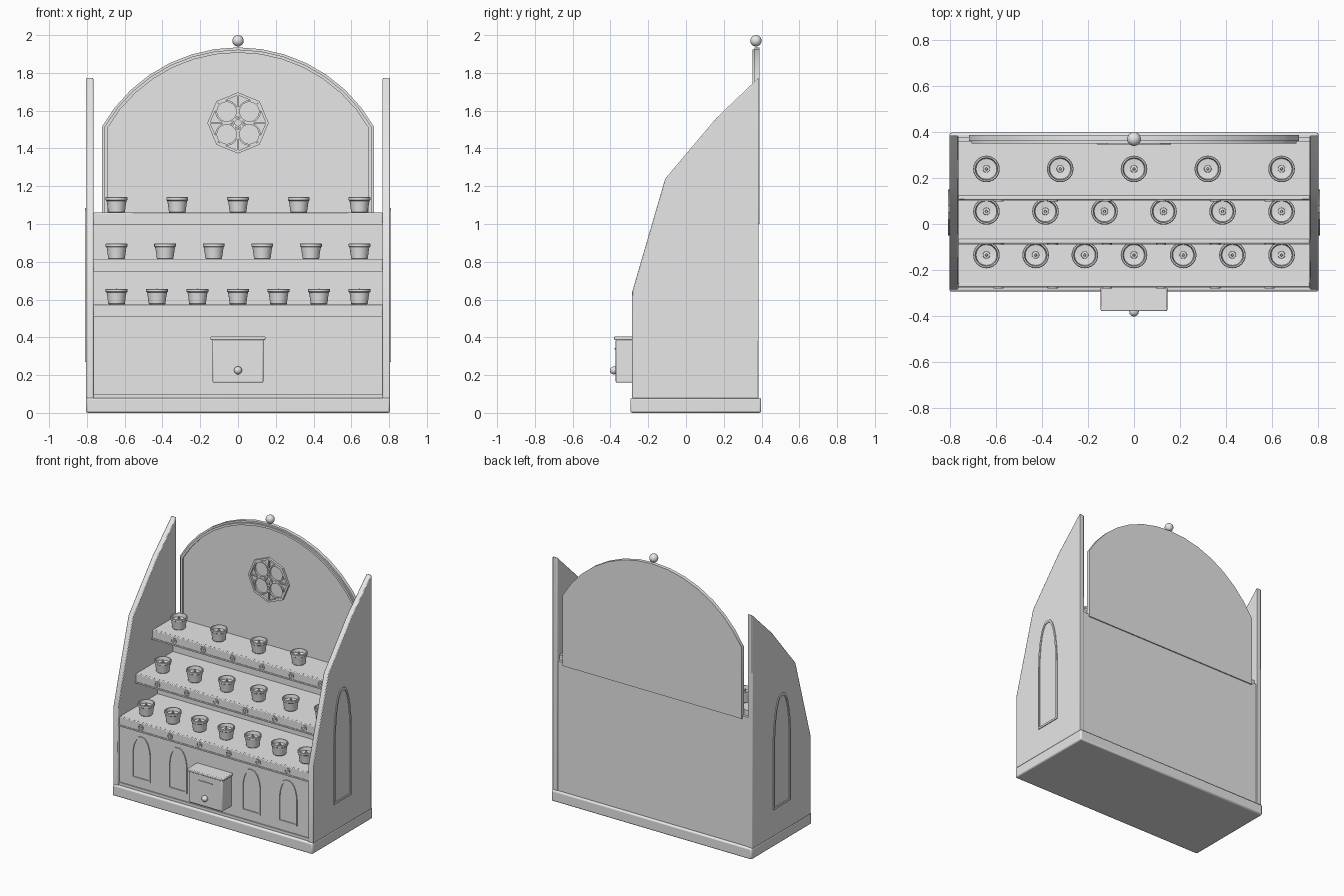
import bpy, bmesh, math
from mathutils import Vector

if "Cube" in bpy.data.objects:
    bpy.data.objects.remove(bpy.data.objects["Cube"])

grey = bpy.data.materials.new("plain grey")
grey.diffuse_color = (0.8, 0.8, 0.8, 1)
grey.use_nodes = True
grey.node_tree.nodes["Principled BSDF"].inputs["Base Color"].default_value = grey.diffuse_color


def finish(name, bm, bevel=0.0):
    bmesh.ops.recalc_face_normals(bm, faces=bm.faces)
    me = bpy.data.meshes.new(name)
    bm.to_mesh(me)
    bm.free()
    me.materials.append(grey)
    ob = bpy.data.objects.new(name, me)
    bpy.context.collection.objects.link(ob)
    bpy.ops.object.select_all(action='DESELECT')
    ob.select_set(True)
    bpy.context.view_layer.objects.active = ob
    bpy.ops.object.shade_smooth_by_angle(angle=math.radians(35))
    if bevel:
        m = ob.modifiers.new("soft edges", 'BEVEL')
        m.width, m.segments = bevel, 2
    return ob


def box(name, x0, x1, y0, y1, z0, z1, bevel=0.0):
    bm = bmesh.new()
    bmesh.ops.create_cube(bm, size=1)
    for v in bm.verts:
        v.co = ((x0 + x1) / 2 + v.co.x * (x1 - x0), (y0 + y1) / 2 + v.co.y * (y1 - y0),
                (z0 + z1) / 2 + v.co.z * (z1 - z0))
    return finish(name, bm, bevel)


def front(y):  # maps outline (u, v) and depth d onto a front-facing plane
    return lambda u, v, d: (u, y - d, v)


def side(x):   # the same onto a left or right plane
    return lambda u, v, d: (x + math.copysign(d, x), u, v)


def slab(name, pts, depth, place, bevel=0.0):
    bm = bmesh.new()
    a = [bm.verts.new(place(u, v, 0)) for u, v in pts]
    b = [bm.verts.new(place(u, v, depth)) for u, v in pts]
    bm.faces.new(a)
    bm.faces.new(b)
    for i in range(len(pts)):
        j = (i + 1) % len(pts)
        bm.faces.new((a[i], a[j], b[j], b[i]))
    return finish(name, bm, bevel)


def frame(name, outer, inner, depth, place):
    bm = bmesh.new()
    loops = [[bm.verts.new(place(u, v, d)) for u, v in pts]
             for pts, d in ((outer, 0), (outer, depth), (inner, depth), (inner, 0))]
    n = len(outer)
    for k in range(4):
        a, b = loops[k], loops[(k + 1) % 4]
        for i in range(n):
            j = (i + 1) % n
            bm.faces.new((a[i], a[j], b[j], b[i]))
    return finish(name, bm)


def pointed_arch(c, w, z0, spring, top, inset=0.0):
    """Pointed arch outline; inset shrinks it evenly."""
    w, z0, top = w - inset, z0 + inset, top - inset * 1.3
    half = [(w * math.cos(t) ** 0.8, spring + (top - spring) * math.sin(t) ** 1.15)
            for t in [i * math.pi / 14 for i in range(7)]]
    return ([(c - w, z0), (c + w, z0)] + [(c + x, z) for x, z in half] + [(c, top)]
            + [(c - x, z) for x, z in reversed(half)])


def ngon(cx, cz, r, n):
    return [(cx + r * math.sin(2 * math.pi * i / n), cz + r * math.cos(2 * math.pi * i / n))
            for i in range(n)]


def ball(name, loc, r):
    bm = bmesh.new()
    bmesh.ops.create_uvsphere(bm, u_segments=20, v_segments=12, radius=r)
    bmesh.ops.translate(bm, verts=bm.verts, vec=Vector(loc))
    return finish(name, bm)


def lathe(name, profile, n=24):
    bm = bmesh.new()
    vs = [bm.verts.new((r, 0, z)) for r, z in profile]
    es = [bm.edges.new(p) for p in zip(vs, vs[1:])]
    bmesh.ops.spin(bm, geom=vs + es, cent=(0, 0, 0), axis=(0, 0, 1), angle=2 * math.pi,
                   steps=n, use_duplicate=False)
    bmesh.ops.remove_doubles(bm, verts=bm.verts, dist=0.0002)
    return finish(name, bm)


# base and carcass
box("base", -0.805, 0.805, -0.295, 0.398, 0, 0.08, 0.01)
box("front_panel", -0.77, 0.77, -0.268, -0.245, 0.07, 0.53)
box("skirting", -0.765, 0.765, -0.276, -0.265, 0.08, 0.1)
box("back_panel", -0.77, 0.77, 0.355, 0.38, 0.07, 1.02)
profile = [(-0.285, 0.075), (-0.285, 0.64), (-0.11, 1.24), (0.16, 1.56), (0.385, 1.775), (0.385, 0.075)]
for s, tag in ((-1, "left"), (1, "right")):
    slab(tag + "_side_panel", profile, 0.04, side(s * 0.765), 0.005)
    args = (0.05, 0.1, 0.27, 0.72, 1.085)
    frame(tag + "_side_arch", pointed_arch(*args), pointed_arch(*args, 0.014), 0.007, side(s * 0.804))

# arched back board with trim
R, cz = 0.827, 1.108


def gable(inset, z0):
    r, w = R - inset, 0.72 - inset
    a = math.asin(w / r)
    return ([(-w, z0), (w, z0)]
            + [(r * math.sin(a - 2 * a * i / 14), cz + r * math.cos(a - 2 * a * i / 14)) for i in range(15)])


slab("arched_back_board", gable(0, 1.0), 0.026, front(0.388))
frame("arched_trim", gable(0.012, 1.04), gable(0.028, 1.055), 0.012, front(0.363))
ball("top_ball", (0, 0.37, 1.97), 0.03)

# rose window tracery
rz, py = 1.535, front(0.364)
frame("rose_octagon", ngon(0, rz, 0.162, 8), ngon(0, rz, 0.147, 8), 0.018, py)
frame("rose_center", ngon(0, rz, 0.026, 16), ngon(0, rz, 0.016, 16), 0.015, py)
for i in range(4):
    t = math.radians(45 + 90 * i)
    c = (0.085 * math.cos(t), rz + 0.085 * math.sin(t))
    frame("rose_petal", ngon(*c, 0.06, 20), ngon(*c, 0.051, 20), 0.015, py)
    t += math.radians(45)
    p = Vector((math.cos(t), math.sin(t)))
    q = Vector((-p.y, p.x)) * 0.004
    a, b = p * 0.024, p * 0.15
    slab("rose_bar", [(v.x, v.y + rz) for v in (a - q, b - q, b + q, a + q)], 0.013, py)

# candle cup, reused for every row
cup = lathe("candle_cup", [(0, 0), (0.038, 0), (0.044, 0.006), (0.05, 0.05), (0.053, 0.066), (0.058, 0.07),
                           (0.058, 0.082), (0.055, 0.085), (0.049, 0.085), (0.045, 0.06), (0.016, 0.057),
                           (0.015, 0.064), (0.006, 0.066), (0.005, 0.084), (0, 0.086)])

# stepped shelves: front lip y, top z, rear y, riser bottom z, number of cups, cup y
tiers = [(-0.275, 0.575, 0.18, None, 7, -0.135),
         (-0.085, 0.815, 0.36, 0.57, 6, 0.055),
         (0.105, 1.06, 0.36, 0.81, 5, 0.24)]
for y, z, rear, riser, n, cy in tiers:
    box("shelf", -0.765, 0.765, y + 0.01, rear, z - 0.025, z - 0.002)
    box("shelf_lip", -0.765, 0.765, y, y + 0.02, z - 0.062, z, 0.005)
    box("shelf_bead", -0.765, 0.765, y - 0.004, y + 0.01, z - 0.066, z - 0.056)
    if riser:
        ry = 0.17 if riser < 0.6 else 0.345
        box("riser", -0.765, 0.765, ry, ry + 0.015, riser - 0.01, z - 0.02)
    for i in range(6):  # rosettes on the lip
        x = -0.59 + 0.236 * i
        frame("lip_rosette", ngon(x, z - 0.031, 0.022, 12), ngon(x, z - 0.031, 0.015, 12), 0.006, front(y))
        slab("lip_stud", ngon(x, z - 0.031, 0.008, 8), 0.006, front(y))
    for i in range(n):
        c = cup.copy()
        c.location = (-0.643 + 1.286 * i / (n - 1), cy, z - 0.003)
        bpy.context.collection.objects.link(c)
bpy.data.objects.remove(cup)

# blind arches on the front
for x in (-0.59, -0.295, 0.295, 0.59):
    args = (x, 0.075, 0.16, 0.34, 0.475)
    frame("front_arch", pointed_arch(*args), pointed_arch(*args, 0.012), 0.008, front(0.0 - 0.267))

# offering box
box("coin_box", -0.134, 0.134, -0.372, -0.26, 0.16, 0.39, 0.006)
box("coin_box_lid", -0.145, 0.145, -0.38, -0.26, 0.386, 0.405, 0.005)
box("coin_slot_plate", -0.055, 0.055, -0.378, -0.37, 0.335, 0.343)
box("knob_stem", -0.008, 0.008, -0.38, -0.365, 0.217, 0.233)
ball("coin_box_knob", (0, -0.382, 0.225), 0.021)
